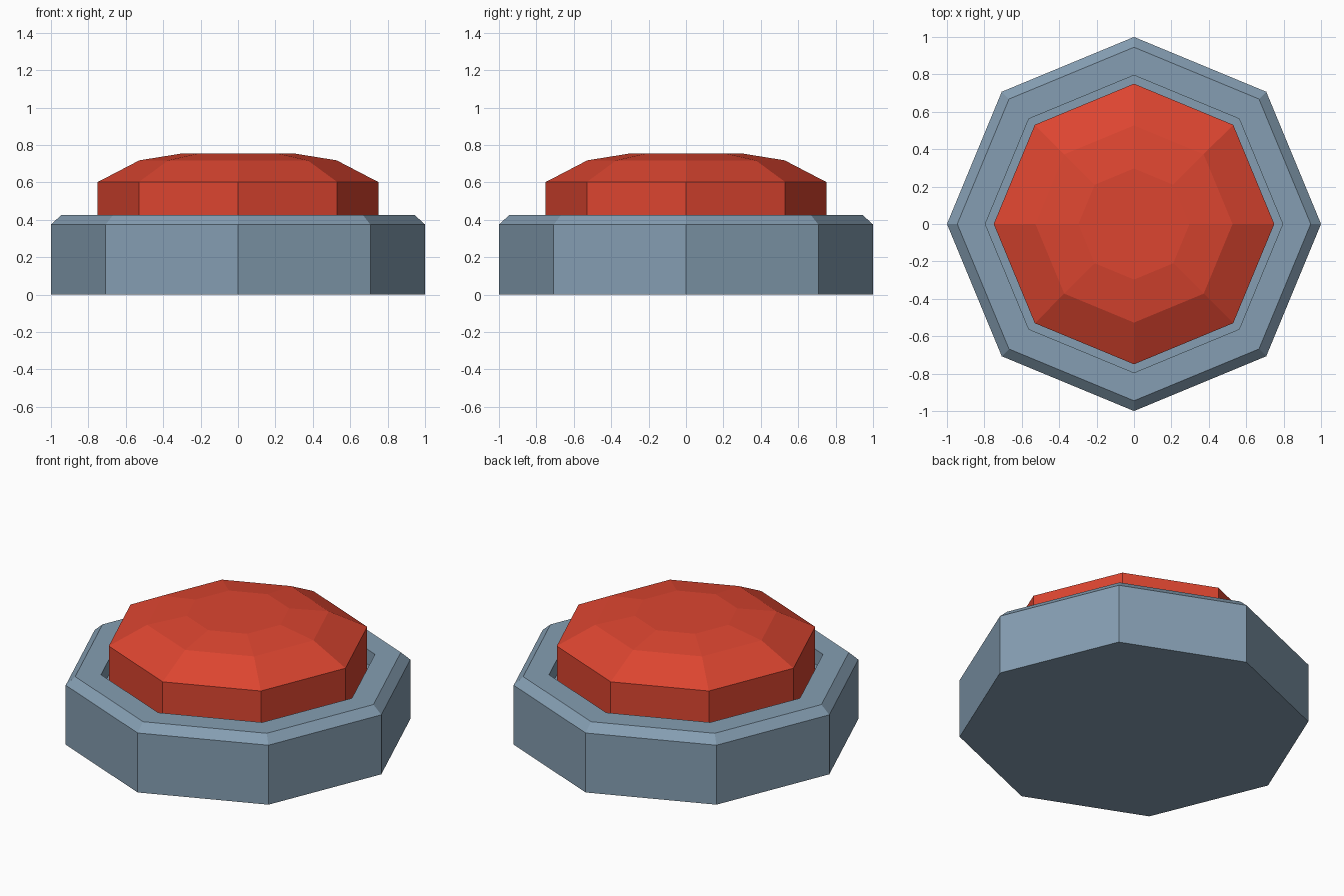
import bpy, bmesh, math

if "Cube" in bpy.data.objects:
    bpy.data.objects.remove(bpy.data.objects["Cube"])


def material(name, rgb):
    m = bpy.data.materials.new(name)
    lin = [((c / 255 + 0.055) / 1.055) ** 2.4 for c in rgb]
    m.diffuse_color = (*lin, 1)
    m.use_nodes = True
    m.node_tree.nodes["Principled BSDF"].inputs["Base Color"].default_value = m.diffuse_color
    return m


def lathe(name, profile, mat, sides=8):
    """Revolve a (radius, z) profile into a flat-faced solid, capped at both ends."""
    bm = bmesh.new()
    rings = [[bm.verts.new((r * math.cos(2 * math.pi * i / sides),
                            r * math.sin(2 * math.pi * i / sides), z))
              for i in range(sides)] for r, z in profile]
    for a, b in zip(rings, rings[1:]):
        for i in range(sides):
            j = (i + 1) % sides
            bm.faces.new((a[i], a[j], b[j], b[i]))
    bm.faces.new(rings[0][::-1])
    bm.faces.new(rings[-1])
    mesh = bpy.data.meshes.new(name)
    bm.to_mesh(mesh)
    bm.free()
    mesh.materials.append(mat)
    ob = bpy.data.objects.new(name, mesh)
    bpy.context.collection.objects.link(ob)
    return ob


steel = material("blue grey", (133, 158, 178))
red = material("red", (220, 69, 48))

# Octagonal housing with bevelled rim and a recess for the button
lathe("housing", [(1, 0), (1, 0.375), (0.945, 0.425), (0.795, 0.425), (0.795, 0.33)], steel)

# Domed push button sitting in the recess
lathe("button", [(0.75, 0.33), (0.75, 0.602), (0.527, 0.718), (0.297, 0.755)], red)
